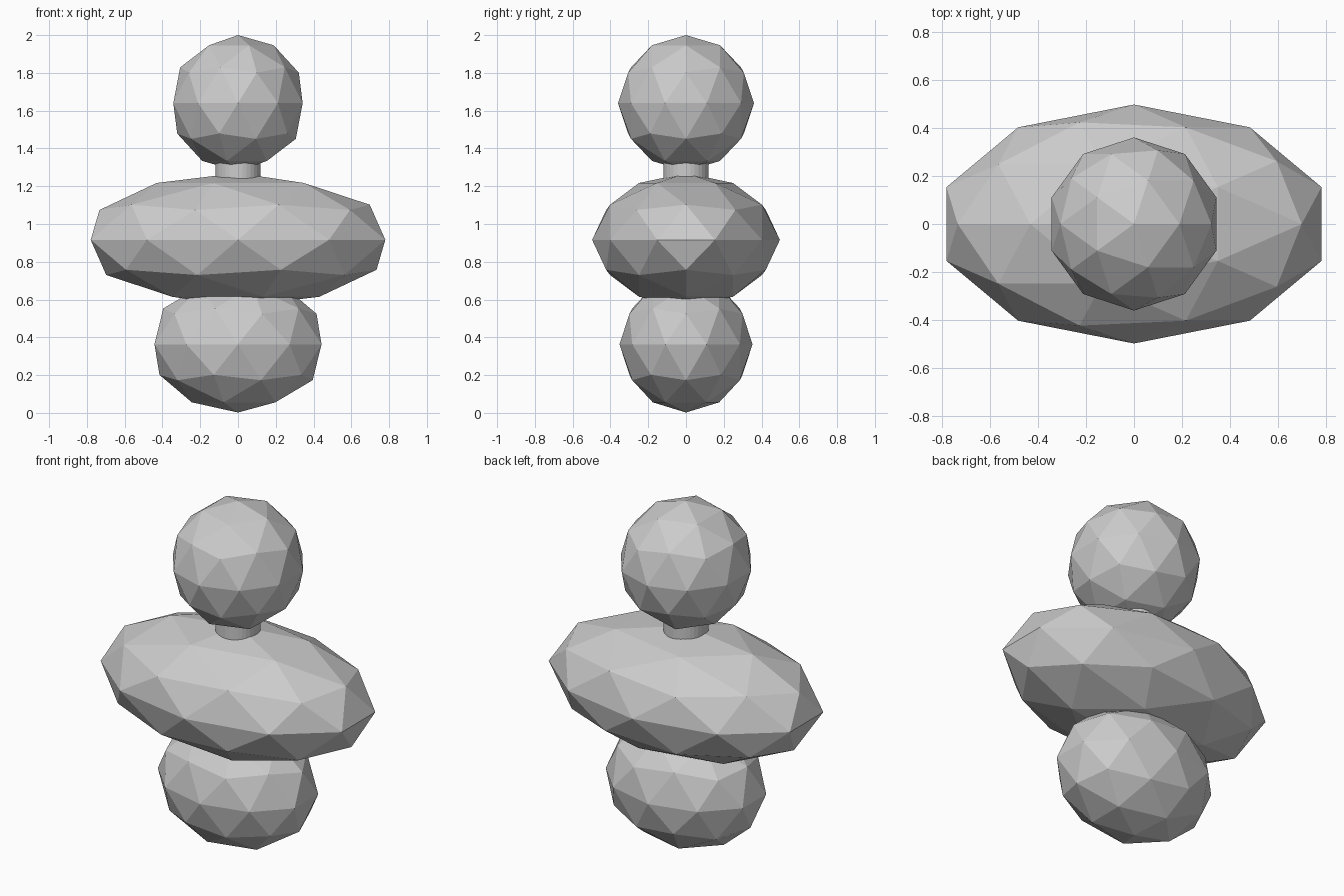
import bpy
import math

cube = bpy.data.objects.get("Cube")
if cube:
    bpy.data.objects.remove(cube, do_unlink=True)

# One plain grey for the whole figure
grey = bpy.data.materials.new("light_grey")
grey.use_nodes = True
colour = (0.6, 0.6, 0.6, 1)
grey.diffuse_color = colour
grey.node_tree.nodes["Principled BSDF"].inputs["Base Color"].default_value = colour


def finish(name):
    obj = bpy.context.object
    obj.name = obj.data.name = name
    obj.data.materials.append(grey)
    return obj


def faceted_ball(name, z, radii, turn=0):
    """Low-poly ellipsoid with flat faces."""
    bpy.ops.mesh.primitive_ico_sphere_add(
        subdivisions=2, radius=1, location=(0, 0, z), rotation=(0, 0, turn))
    obj = finish(name)
    obj.scale = radii
    return obj


# Stacked body masses
faceted_ball("pelvis", 0.363, (0.465, 0.352, 0.361))
faceted_ball("chest", 0.916, (0.82, 0.497, 0.354), math.pi)
faceted_ball("head", 1.64, (0.36, 0.36, 0.36))

# Short neck joining chest and head
bpy.ops.mesh.primitive_cylinder_add(
    vertices=32, radius=0.12, depth=0.2, location=(0, 0, 1.28))
finish("neck")
